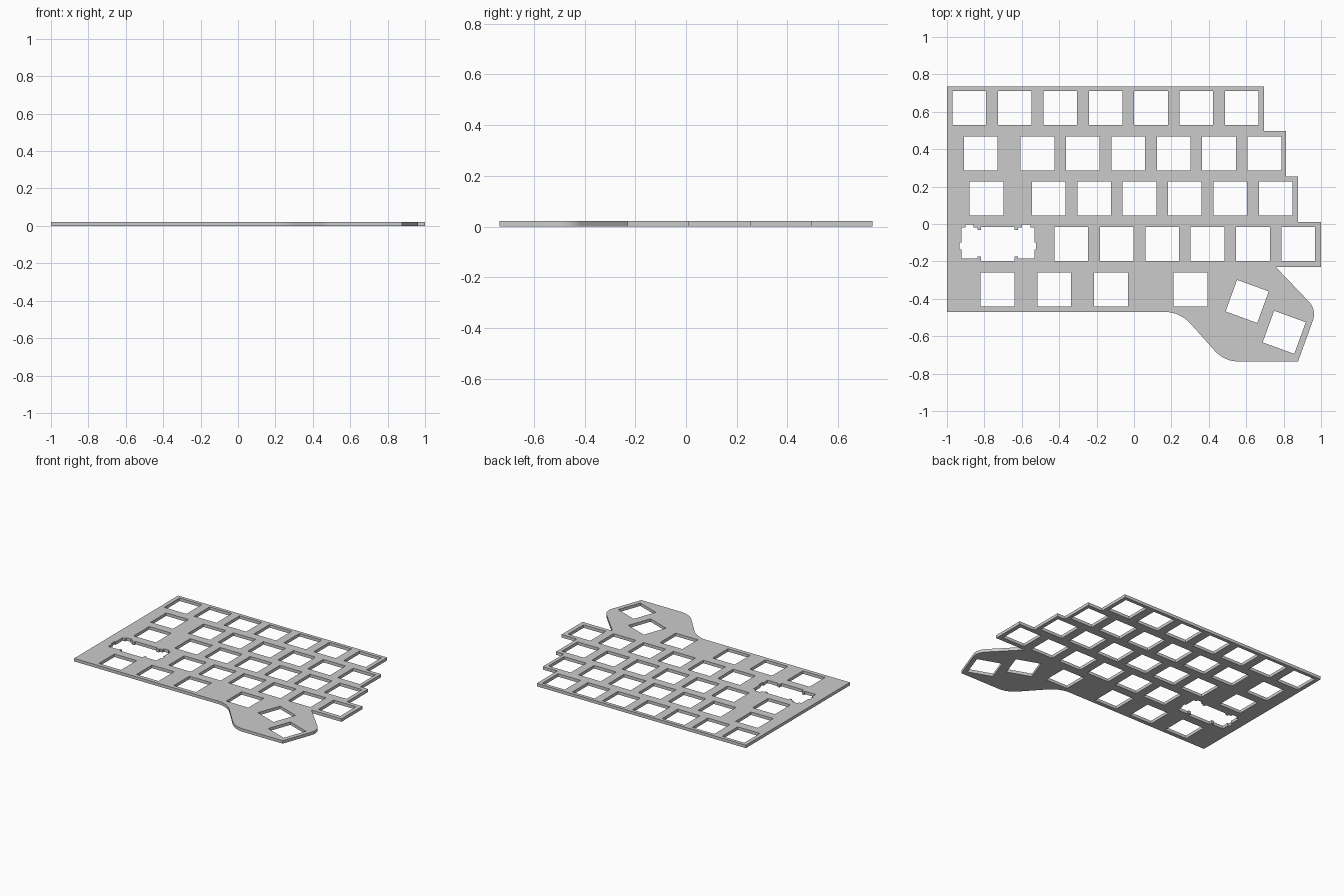
import bpy, bmesh, math
from mathutils import Vector

if "Cube" in bpy.data.objects:
    bpy.data.objects.remove(bpy.data.objects["Cube"])

U = 0.2427        # key pitch
H = 0.09          # half width of a switch hole
T = 0.022         # plate thickness

curve = bpy.data.curves.new("plate_profile", 'CURVE')
curve.dimensions = '2D'
curve.fill_mode = 'BOTH'
curve.extrude = T / 2


def loop(points):
    s = curve.splines.new('POLY')
    s.points.add(len(points) - 1)
    for p, (x, y) in zip(s.points, points):
        p.co = (x, y, 0, 1)
    s.use_cyclic_u = True
    s.use_smooth = False


def fillet(prev, corner, nxt, d, n=12):
    """Arc replacing a corner, starting d away from it on each side."""
    p = Vector(corner)
    a = (Vector(prev) - p).normalized()
    b = (Vector(nxt) - p).normalized()
    half = a.angle(b) / 2
    c = p + (a + b).normalized() * d / math.cos(half)
    va, vb = p + a * d - c, p + b * d - c
    sweep = math.pi - 2 * half
    out = []
    for i in range(n + 1):
        t = i / n
        v = (va * math.sin((1 - t) * sweep) + vb * math.sin(t * sweep)) / math.sin(sweep)
        out.append(tuple(c + v))
    return out


def key(x, y, deg=0):
    c, s = math.cos(math.radians(deg)), math.sin(math.radians(deg))
    loop([(x + c * u - s * v, y + s * u + c * v)
          for u, v in ((-H, -H), (H, -H), (H, H), (-H, H))])


# Outline: x, y, corner rounding distance
outline = [(-1, .735, 0), (.695, .735, 0), (.695, .497, 0), (.813, .497, 0),
           (.813, .255, 0), (.876, .255, 0), (.876, .012, 0), (1, .012, 0),
           (1, -.23, 0), (.758, -.23, 0), (.977, -.459, .06), (.877, -.735, 0),
           (.483, -.735, .075), (.246, -.47, .085), (-1, -.47, 0)]
pts = []
for i, (x, y, d) in enumerate(outline):
    if d:
        pts += fillet(outline[i - 1][:2], (x, y), outline[(i + 1) % len(outline)][:2], d)
    else:
        pts.append((x, y))
loop(pts)

# Straight key rows: first x, y, count
for x0, y, n in ((-.88, .62, 7), (-.516, .377, 6), (-.456, .136, 6), (-.335, -.107, 6)):
    for i in range(n):
        key(x0 + i * U, y)

# Wide left keys, bottom row and tilted thumb keys
for x, y in ((-.819, .377), (-.789, .136), (-.73, -.35), (-.426, -.35),
             (-.123, -.35), (.302, -.35)):
    key(x, y)
key(.605, -.414, -20)
key(.803, -.579, -20)

# Stabiliser cutout, mirrored about its centre
right = [(.09, .09), (.09, .075), (.109, .075), (.109, .088), (.13, .088), (.13, .104),
         (.174, .104), (.174, .088), (.195, .088), (.195, .008), (.205, .008),
         (.205, -.03), (.195, -.03), (.195, -.078), (.109, -.078), (.109, -.066),
         (.09, -.066), (.09, -H)]
stab = right + [(-x, y) for x, y in reversed(right)]
loop([(x - .728, y - .107) for x, y in stab])

# Turn the extruded profile into one clean mesh
tmp = bpy.data.objects.new("profile_helper", curve)
bpy.context.collection.objects.link(tmp)
mesh = bpy.data.meshes.new_from_object(tmp.evaluated_get(bpy.context.evaluated_depsgraph_get()))
bpy.data.objects.remove(tmp)
bm = bmesh.new()
bm.from_mesh(mesh)
bmesh.ops.remove_doubles(bm, verts=bm.verts, dist=1e-4)
bmesh.ops.translate(bm, verts=bm.verts, vec=(0, 0, T / 2))
bmesh.ops.recalc_face_normals(bm, faces=bm.faces)
bm.to_mesh(mesh)
bm.free()
plate = bpy.data.objects.new("switch_plate", mesh)
bpy.context.collection.objects.link(plate)
bpy.context.view_layer.objects.active = plate
plate.select_set(True)
bpy.ops.object.shade_smooth_by_angle(angle=math.radians(30))
